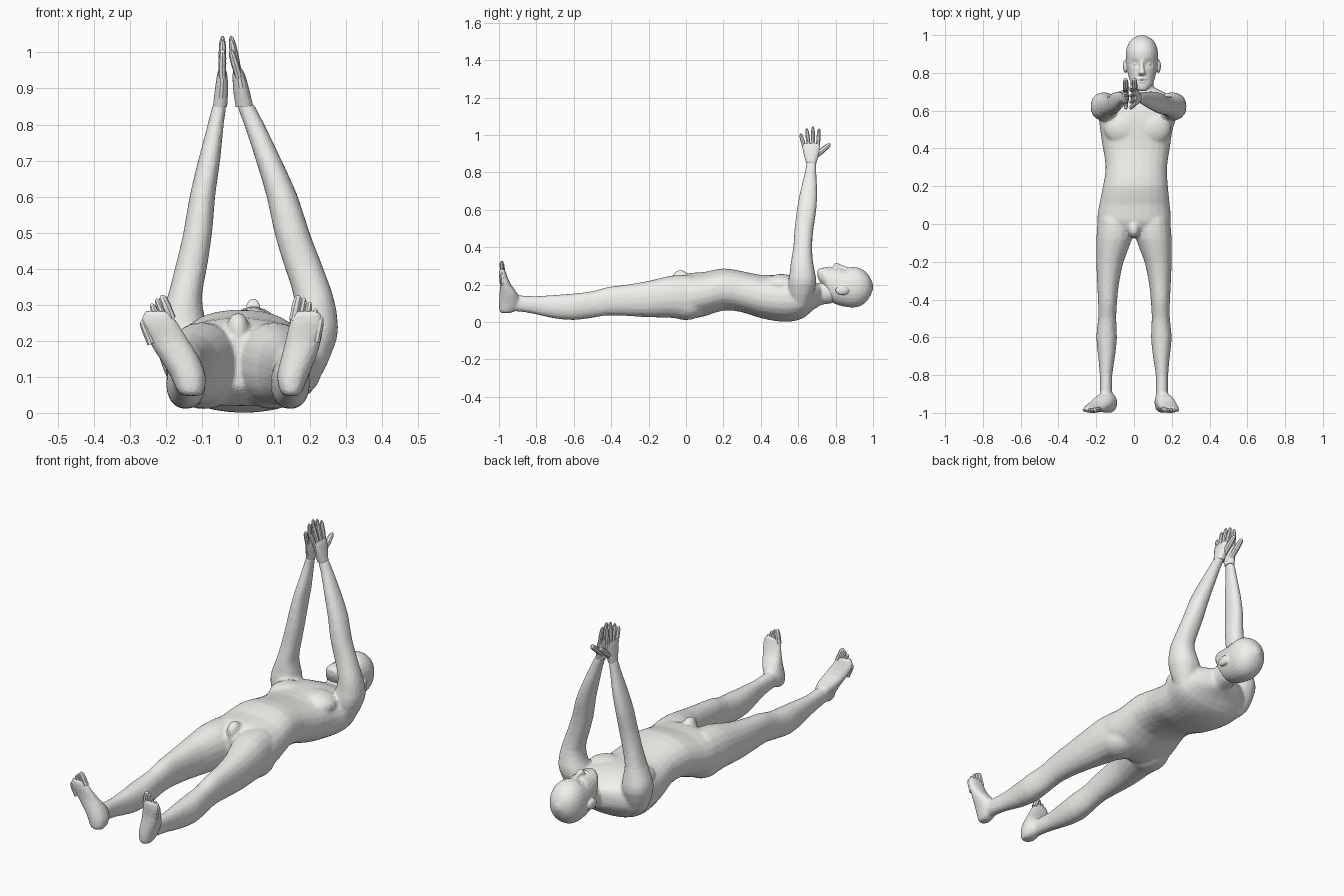
import bpy, bmesh, math
from mathutils import Vector

if "Cube" in bpy.data.objects:
    bpy.data.objects.remove(bpy.data.objects["Cube"])

MAT = bpy.data.materials.new("pale_grey")
MAT.diffuse_color = (.86, .88, .84, 1)
MAT.use_nodes = True
MAT.node_tree.nodes["Principled BSDF"].inputs["Base Color"].default_value = MAT.diffuse_color


def finish(name, bm):
    bmesh.ops.recalc_face_normals(bm, faces=bm.faces)
    me = bpy.data.meshes.new(name)
    bm.to_mesh(me)
    bm.free()
    me.materials.append(MAT)
    ob = bpy.data.objects.new(name, me)
    bpy.context.collection.objects.link(ob)
    return ob


def skin(name, rings):
    bm = bmesh.new()
    vs = [[bm.verts.new(p) for p in r] for r in rings]
    n = len(vs[0])
    for a, b in zip(vs, vs[1:]):
        for i in range(n):
            bm.faces.new((a[i], a[(i + 1) % n], b[(i + 1) % n], b[i]))
    bm.faces.new(vs[0])
    bm.faces.new(vs[-1])
    return finish(name, bm)


def smooth_stations(st, sub):
    out = []
    for i in range(len(st) - 1):
        p = [st[max(i - 1, 0)], st[i], st[i + 1], st[min(i + 2, len(st) - 1)]]
        for k in range(sub):
            t = k / sub
            out.append([0.5 * (2 * b + (c - a) * t + (2 * a - 5 * b + 4 * c - d) * t * t
                               + (3 * b - a - 3 * c + d) * t ** 3) for a, b, c, d in zip(*p)])
    return out + [list(st[-1])]


def loft(name, axis, stations, sides=18, power=2.2, sub=2):
    """Stations are (position, min a, max a, min b, max b) on an axis plane."""
    rings = []
    for t, a0, a1, b0, b1 in smooth_stations(stations, sub):
        ring = []
        for i in range(sides):
            w = 2 * math.pi * (i + 0.5) / sides
            c, s = math.cos(w), math.sin(w)
            a = (a0 + a1) / 2 + (a1 - a0) / 2 * math.copysign(abs(c) ** (2 / power), c)
            b = (b0 + b1) / 2 + (b1 - b0) / 2 * math.copysign(abs(s) ** (2 / power), s)
            ring.append((a, t, b) if axis == 'y' else (a, b, t))
        rings.append(ring)
    return skin(name, rings)


def digit(name, a, b, r):
    a, b = Vector(a), Vector(b)
    q = (b - a).to_track_quat('Z', 'Y')
    rings = []
    for t, k in ((0, 1), (.3, .95), (.5, 1), (.8, .88), (.93, .65), (1, .2)):
        rings.append([a.lerp(b, t) + q @ Vector((math.cos(w) * r * k, math.sin(w) * r * k, 0))
                      for w in [2 * math.pi * i / 8 for i in range(8)]])
    return skin(name, rings)


def blob(name, c, r, seg=14):
    bm = bmesh.new()
    bmesh.ops.create_uvsphere(bm, u_segments=seg, v_segments=seg // 2 + 1, radius=1)
    for v in bm.verts:
        v.co = Vector([c[i] + v.co[i] * r[i] for i in range(3)])
    return finish(name, bm)


def merge(name, parts, voxel, iterations, ratio):
    """Fuse overlapping parts into one softened, faceted skin."""
    bpy.ops.object.select_all(action='DESELECT')
    for p in parts:
        p.select_set(True)
    bpy.context.view_layer.objects.active = parts[0]
    bpy.ops.object.join()
    ob = parts[0]
    ob.name = name
    m = ob.modifiers.new("fuse", 'REMESH')
    m.mode, m.voxel_size = 'VOXEL', voxel
    m = ob.modifiers.new("soften", 'SMOOTH')
    m.factor, m.iterations = .5, iterations
    m = ob.modifiers.new("facets", 'DECIMATE')
    m.ratio = ratio


# Torso, lying along y with the chest up
body = [loft("torso", 'y', [
    (-.07, -.09, .10, .07, .21), (-.03, -.17, .17, .035, .24), (.02, -.195, .195, .018, .262),
    (.10, -.185, .19, .03, .268), (.20, -.165, .18, .062, .287), (.30, -.15, .175, .052, .272),
    (.40, -.165, .19, .02, .252), (.50, -.18, .205, .002, .252), (.57, -.188, .228, .003, .25),
    (.63, -.185, .232, .022, .237), (.68, -.13, .19, .065, .215), (.72, -.03, .115, .09, .2)], 24, 2.3)]
body.append(blob("groin", (0, -.03, .232), (.032, .045, .048)))
for s in (-1, 1):
    body.append(blob("chest_muscle", (.018 + s * .08, .51, .2), (.1, .095, .057), 20))
    body.append(blob("buttock", (s * .095, 0, .09), (.092, .11, .08), 20))

# Legs, mirrored
leg = [(.08, .05, .16, .06, .22), (.04, .02, .187, .03, .245), (0, .005, .194, .014, .252),
       (-.08, .01, .2, .022, .248),
       (-.2, .055, .2, .025, .22), (-.32, .08, .195, .032, .2), (-.42, .09, .19, .035, .187),
       (-.5, .094, .19, .022, .165), (-.6, .09, .2, .01, .153), (-.7, .1, .19, .018, .145),
       (-.8, .115, .181, .04, .139), (-.88, .116, .18, .054, .142), (-.95, .115, .175, .06, .14)]
body.append(loft("left_leg", 'y', leg))
body.append(loft("right_leg", 'y', [(y, -b, -a, c, d) for y, a, b, c, d in leg]))

# Feet with toes pointing up, each turned out by its own amount
foot_y = [(.047, -.985, -.945), (.058, -.998, -.915), (.1, -1.001, -.89), (.15, -.998, -.9),
          (.2, -.995, -.935), (.25, -1.001, -.958), (.285, -1, -.968)]
feet = {
    "right": ([(-.15, -.105), (-.168, -.094), (-.187, -.088), (-.218, -.105), (-.25, -.135),
               (-.272, -.165), (-.258, -.19)], (-.212, .326), (-.268, .256), (-.38, .92)),
    "left": ([(.13, .165), (.117, .178), (.107, .195), (.118, .216), (.13, .232),
              (.141, .24), (.15, .227)], (.168, .326), (.232, .266), (.2, .98)),
}
for side, (xs, big, little, d) in feet.items():
    body.append(loft(side + "_foot", 'z', [(f[0], x[0], x[1], f[1], f[2])
                                           for f, x in zip(foot_y, xs)], 16, 2.2))
    for i in range(5):
        t = i / 4
        x = big[0] + (little[0] - big[0]) * t
        z = big[1] + (little[1] - big[1]) * t + .012 * math.sin(math.pi * t)
        digit(f"{side}_toe_{i + 1}", (x - d[0] * .07, -.98, z - d[1] * .07), (x, -.986, z),
              .014 if i == 0 else .0105)

# Arms raised along z until the palms nearly meet
arm_y = [(.05, .595, .635), (.1, .562, .66), (.2, .545, .697), (.26, .553, .692), (.32, .56, .68),
         (.4, .573, .675), (.5, .58, .682), (.6, .592, .698), (.7, .61, .702), (.8, .635, .698),
         (.86, .643, .697), (.9, .628, .712), (.94, .622, .718), (.955, .628, .712)]
arms = {
    "right": [(-.15, -.12), (-.2, -.1), (-.23, -.085), (-.222, -.09), (-.197, -.1), (-.176, -.086),
              (-.152, -.071), (-.135, -.063), (-.111, -.049), (-.085, -.039), (-.07, -.03),
              (-.064, -.027), (-.058, -.03), (-.053, -.035)],
    "left": [(.15, .18), (.12, .23), (.12, .274), (.145, .277), (.155, .266), (.13, .238),
             (.1, .199), (.079, .167), (.049, .122), (.016, .074), (-.007, .043),
             (-.014, .031), (-.015, .019), (-.012, .01)],
}
tips = [(.612, 1.008), (.645, 1.036), (.678, 1.046), (.712, 1.035)]
for side, xs in arms.items():
    st = [(f[0], x[0], x[1], f[1], f[2]) for f, x in zip(arm_y, xs)]
    body.append(loft(side + "_arm", 'z', st[:11], 16))
    loft(side + "_palm", 'z', [(z - .012 * (i == 0), *r) for i, (z, *r) in enumerate(st[10:])], 16)
    base, tip = (-.044, -.043) if side == "right" else (.003, -.02)
    for i, (y, z) in enumerate(tips):
        digit(f"{side}_finger_{i + 1}", (base, .634 + i * .0235, .93), (tip, y, z), .011)
    digit(side + "_thumb", (base, .69, .885), (base, .772, .953), .015)

# Neck
CX = .042
body.append(loft("neck", 'y', [(.6, -.08, .17, .06, .22), (.65, -.04, .125, .07, .214),
                               (.71, -.02, .105, .09, .207), (.79, -.02, .105, .1, .24)], 18))
merge("body", body, .007, 14, .14)

# Head with eye sockets pressed in
profile = [(.703, .018, .245, .275), (.715, .036, .215, .287), (.74, .056, .18, .291),
           (.77, .068, .115, .29), (.81, .077, .092, .289), (.86, .084, .08, .292),
           (.91, .085, .079, .293), (.95, .074, .096, .276), (.98, .051, .13, .245), (1.0, .012, .175, .2)]
head = loft("head", 'y', [(y, CX - w, CX + w, a, b) for y, w, a, b in profile], 28, 2.15, 3)
for v in head.data.vertices:
    if v.co.z > .2:
        for s in (-1, 1):
            d = ((v.co.x - CX - s * .036) / .022) ** 2 + ((v.co.y - .848) / .015) ** 2
            v.co.z -= .014 * math.exp(-d)
face = [head]
face.append(loft("nose", 'y', [
    (.786, CX - .013, CX + .013, .27, .297), (.794, CX - .02, CX + .02, .27, .312),
    (.805, CX - .018, CX + .018, .27, .318), (.83, CX - .012, CX + .012, .27, .306),
    (.87, CX - .009, CX + .009, .27, .292)], 10))
face.append(blob("upper_lip", (CX, .768, .286), (.025, .008, .011), 10))
face.append(blob("lower_lip", (CX, .753, .285), (.022, .008, .011), 10))
for s in (-1, 1):
    face.append(blob("eye", (CX + s * .035, .846, .266), (.014, .009, .012), 10))
    face.append(blob("ear", (CX + s * .087, .835, .17), (.014, .037, .026), 12))
merge("head", face, .004, 5, .2)
